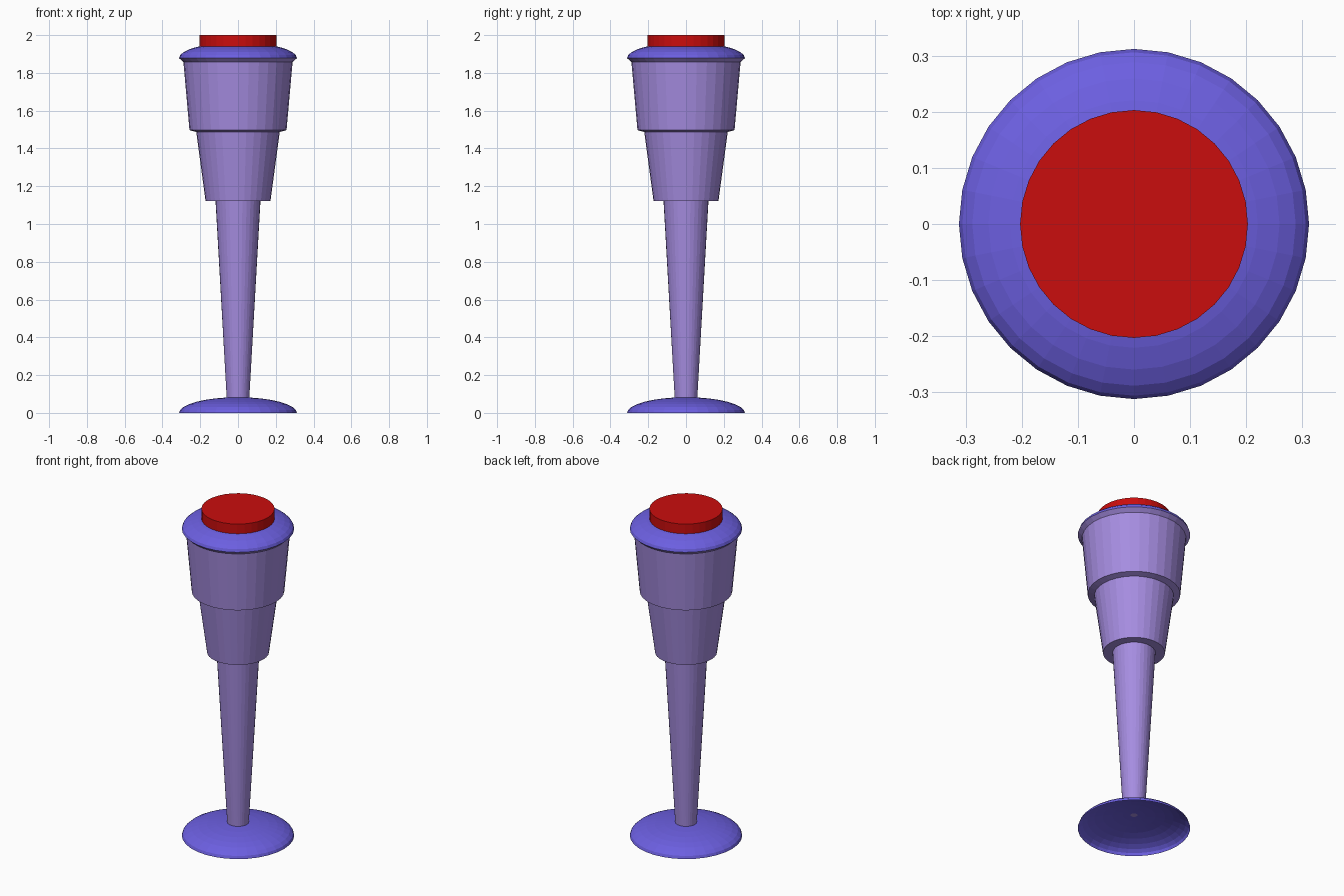
import bpy, bmesh, math

SIDES = 32
if "Cube" in bpy.data.objects:
    bpy.data.objects.remove(bpy.data.objects["Cube"], do_unlink=True)


def material(name, rgb):
    m = bpy.data.materials.new(name)
    m.use_nodes = True
    color = (*rgb, 1.0)
    m.diffuse_color = color
    m.node_tree.nodes["Principled BSDF"].inputs["Base Color"].default_value = color
    return m


purple = material("soft purple", (0.38, 0.265, 0.75))
blue = material("violet blue", (0.15, 0.115, 0.75))
red = material("bright red", (0.59, 0.004, 0.004))


def lathe(name, profile, mat):
    """Turn (radius, height) points around z; a zero radius closes to a pole."""
    bm = bmesh.new()
    rings = []
    for r, z in profile:
        if r == 0:
            rings.append([bm.verts.new((0, 0, z))] * SIDES)
        else:
            angles = [math.tau * i / SIDES for i in range(SIDES)]
            rings.append([bm.verts.new((r * math.cos(a), r * math.sin(a), z)) for a in angles])
    for low, high in zip(rings, rings[1:]):
        for i in range(SIDES):
            j = (i + 1) % SIDES
            corners = list(dict.fromkeys((low[i], low[j], high[j], high[i])))
            bm.faces.new(corners)
    mesh = bpy.data.meshes.new(name)
    bm.to_mesh(mesh)
    bm.free()
    mesh.materials.append(mat)
    obj = bpy.data.objects.new(name, mesh)
    bpy.context.collection.objects.link(obj)
    return obj


def dome(name, z, radius=0.312, height=0.083, steps=8):
    """Open flattened half sphere."""
    arc = [math.pi / 2 * k / steps for k in range(steps)]
    profile = [(radius * math.cos(a), z + height * math.sin(a)) for a in arc]
    return lathe(name, profile + [(0, z + height)], blue)


# Hollow foot and slender stem
dome("base_dome", 0)
lathe("stem", [(0, 0.0825), (0.06, 0.0825), (0.119, 1.123)], purple)

# Two stepped tapering cups and the flared rim
lathe("stepped_body", [(0, 1.123), (0.172, 1.123), (0.221, 1.487), (0.257, 1.497),
                       (0.289, 1.857), (0.312, 1.878)], purple)

# Rounded cap and the flat button on top
dome("cap_dome", 1.878)
lathe("top_button", [(0, 1.9), (0.203, 1.9), (0.203, 2.0), (0, 2.0)], red)
